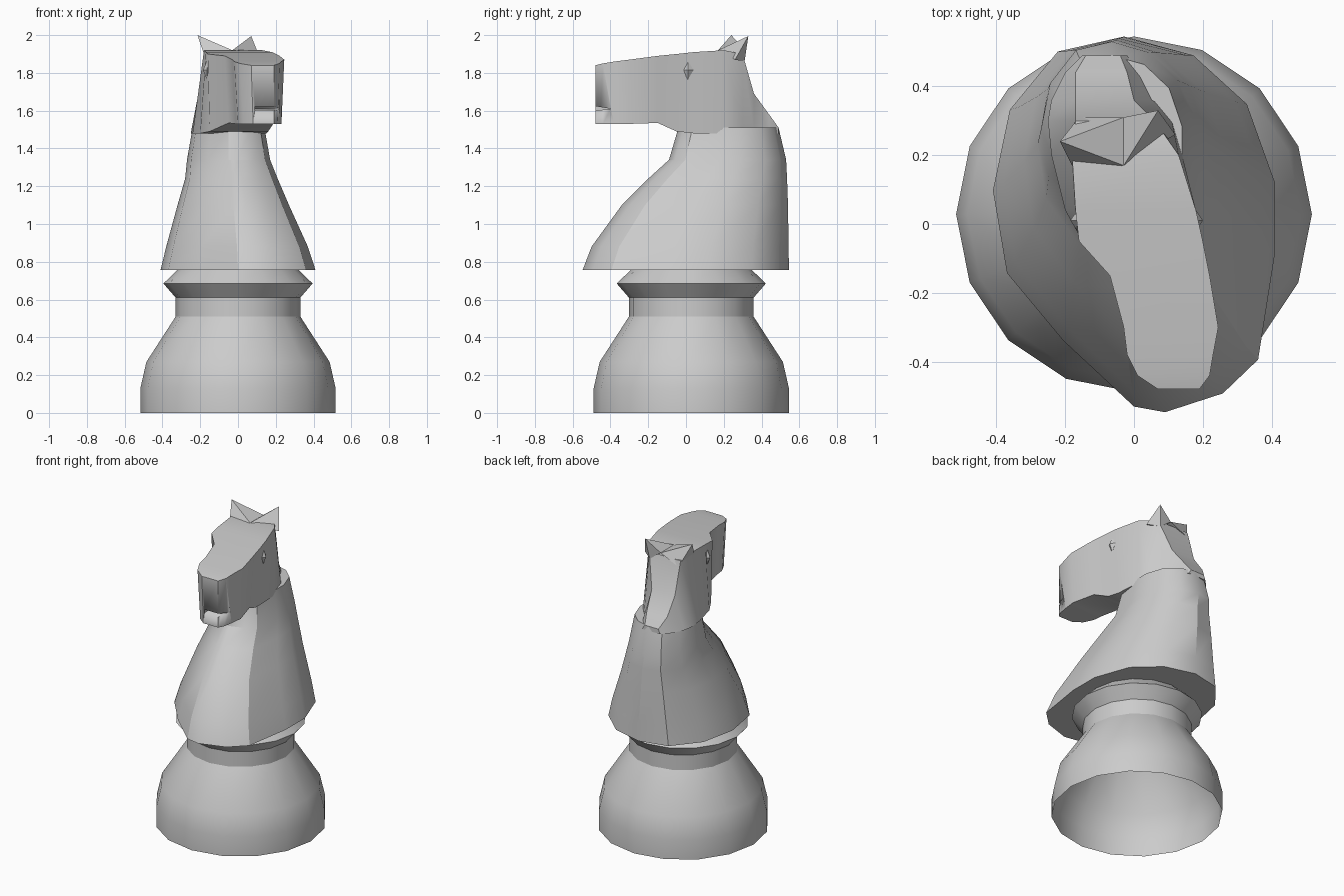
import bpy, bmesh, math
from mathutils import Vector

cube = bpy.data.objects.get("Cube")
if cube:
    bpy.data.objects.remove(cube, do_unlink=True)

GREY = (0.6, 0.6, 0.6, 1)
stone = bpy.data.materials.new("light grey")
stone.use_nodes = True
stone.diffuse_color = GREY
stone.node_tree.nodes["Principled BSDF"].inputs["Base Color"].default_value = GREY


def finish(name, bm, angle=30):
    """Turn a bmesh into a named, shaded object."""
    bmesh.ops.recalc_face_normals(bm, faces=bm.faces)
    mesh = bpy.data.meshes.new(name)
    bm.to_mesh(mesh)
    bm.free()
    mesh.materials.append(stone)
    obj = bpy.data.objects.new(name, mesh)
    bpy.context.collection.objects.link(obj)
    bpy.ops.object.select_all(action="DESELECT")
    obj.select_set(True)
    bpy.context.view_layer.objects.active = obj
    bpy.ops.object.shade_smooth_by_angle(angle=math.radians(angle))
    return obj


def loft(rings, cap_start=True, cap_end=True):
    """Skin a list of point rings."""
    bm = bmesh.new()
    loops = [[bm.verts.new(p) for p in ring] for ring in rings]
    n = len(loops[0])
    for a, b in zip(loops, loops[1:]):
        for i in range(n):
            j = (i + 1) % n
            bm.faces.new((a[i], a[j], b[j], b[i]))
    if cap_start:
        bm.faces.new(loops[0])
    if cap_end:
        bm.faces.new(loops[-1])
    return bm


def hull(name, points):
    bm = bmesh.new()
    for p in points:
        bm.verts.new(p)
    bmesh.ops.convex_hull(bm, input=bm.verts)
    return finish(name, bm)


# Turned pedestal, open underneath
SIDES = 16
pedestal_profile = [(0.517, 0), (0.517, 0.13), (0.485, 0.27), (0.33, 0.51),
                    (0.33, 0.61), (0.395, 0.685), (0.32, 0.757)]
rings = []
for r, z in pedestal_profile:
    turn = [math.tau * i / SIDES for i in range(SIDES)]
    rings.append([(r * math.cos(t), 0.028 + r * math.sin(t), z) for t in turn])
finish("pedestal", loft(rings, cap_start=False))

# Chest and neck: one lopsided outline squeezed into each level's bounds
outline = [(-1, 0.18), (-0.9, -0.26), (-0.5, -0.62), (0, -0.97), (0.22, -1),
           (0.63, -0.9), (0.88, -0.72), (1, -0.15), (1, 0.22), (0.8, 0.64),
           (0.42, 0.9), (-0.07, 1), (-0.54, 0.92), (-0.88, 0.61)]
levels = [(0.757, -0.41, 0.41, -0.547, 0.545), (0.88, -0.38, 0.37, -0.5, 0.543),
          (1.1, -0.32, 0.27, -0.34, 0.54), (1.24, -0.28, 0.21, -0.2, 0.535),
          (1.34, -0.27, 0.17, -0.09, 0.53), (1.51, -0.24, 0.14, -0.04, 0.49)]
rings = []
for z, left, right, front, back in levels:
    cx, cy = (left + right) / 2, (front + back) / 2
    hx, hy = (right - left) / 2, (back - front) / 2
    rings.append([(cx + hx * u, cy + hy * v, z) for u, v in outline])
finish("chest_and_neck", loft(rings))

# Head: y, top x range, bottom x range, bottom z, top z
sections = [(-0.48, 0.07, 0.19, 0.08, 0.19, 1.53, 1.84),
            (-0.44, 0.01, 0.22, 0.03, 0.21, 1.53, 1.85),
            (-0.38, -0.02, 0.23, 0, 0.22, 1.53, 1.86),
            (-0.3, -0.03, 0.245, -0.01, 0.23, 1.53, 1.87),
            (-0.15, -0.07, 0.22, -0.05, 0.19, 1.535, 1.89),
            (-0.05, -0.16, 0.2, -0.15, 0.16, 1.49, 1.9),
            (0.04, -0.17, 0.18, -0.2, 0.15, 1.48, 1.91),
            (0.2, -0.18, 0.13, -0.24, 0.14, 1.48, 1.92),
            (0.3, -0.17, 0.06, -0.25, 0.11, 1.48, 1.9),
            (0.36, -0.17, 0, -0.24, 0.06, 1.48, 1.69),
            (0.44, -0.17, -0.02, -0.2, 0.02, 1.48, 1.58),
            (0.49, -0.14, -0.04, -0.15, -0.02, 1.48, 1.51)]
rings = [[(a, y, top), (b, y, top), (d, y, low), (c, y, low)]
         for y, a, b, c, d, low, top in sections]
head = finish("head", loft(rings))

# Mouth slit cut into the muzzle
slit = [(x, y, z) for x in (0.09, 0.3)
        for y, z in ((-0.52, 1.595), (-0.52, 1.63), (-0.4, 1.61))]
cutter = hull("mouth_cutter", slit)
cutter.hide_render = True
cut = head.modifiers.new("mouth", "BOOLEAN")
cut.operation = "DIFFERENCE"
cut.object = cutter
bpy.context.view_layer.objects.active = head
bpy.ops.object.modifier_apply(modifier=cut.name)
bpy.data.objects.remove(cutter, do_unlink=True)

# Ears share the crown between them
crown = [(-0.03, 0.17, 1.92), (-0.03, 0.31, 1.92)]
hull("right_ear", crown + [(-0.215, 0.24, 2), (-0.17, 0.15, 1.87), (-0.16, 0.31, 1.86)])
hull("left_ear", crown + [(0.07, 0.33, 1.995), (0.12, 0.26, 1.87), (0.05, 0.31, 1.86)])

# Eyes: small diamonds on the cheeks
for name, x in (("right_eye", -0.165), ("left_eye", 0.18)):
    c = Vector((x, 0.01, 1.815))
    arms = [Vector((0.02, 0, 0)), Vector((0, 0.03, 0)), Vector((0, 0, 0.05))]
    hull(name, [c + s * a for a in arms for s in (-1, 1)])
